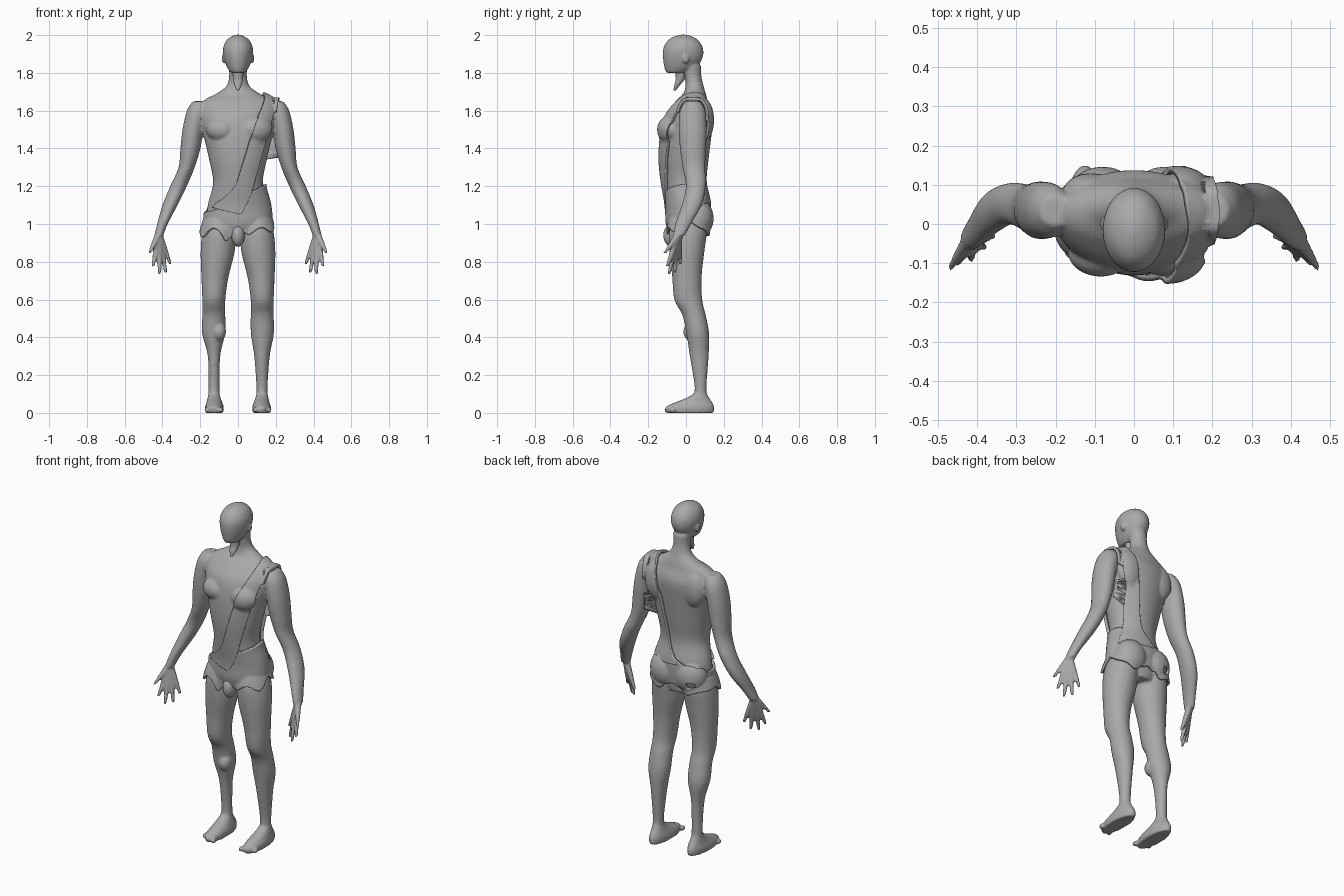
import bpy, bmesh, math
from mathutils import Vector, Matrix

cube = bpy.data.objects.get("Cube")
if cube:
    bpy.data.objects.remove(cube, do_unlink=True)

stone = bpy.data.materials.new("stone_grey")
stone.use_nodes = True
grey = (0.4, 0.4, 0.4, 1)
stone.diffuse_color = grey
stone.node_tree.nodes["Principled BSDF"].inputs["Base Color"].default_value = grey


def finish(bm, name):
    """Turn a bmesh into a smooth, coloured object."""
    bmesh.ops.recalc_face_normals(bm, faces=bm.faces)
    for face in bm.faces:
        face.smooth = True
    mesh = bpy.data.meshes.new(name)
    bm.to_mesh(mesh)
    bm.free()
    mesh.materials.append(stone)
    obj = bpy.data.objects.new(name, mesh)
    bpy.context.collection.objects.link(obj)
    return obj


def smooth_rows(rows, steps=5):
    """Catmull-Rom interpolation through rows of numbers."""
    out = []
    last = len(rows) - 1
    for i in range(last):
        quad = [rows[max(i - 1, 0)], rows[i], rows[i + 1], rows[min(i + 2, last)]]
        for s in range(steps):
            t = s / steps
            out.append([b + t * (c - a + t * (2*a - 5*b + 4*c - d + t * (3*b - a - 3*c + d))) / 2
                        for a, b, c, d in zip(*quad)])
    return out + [list(rows[-1])]


def loft(bm, rows, side=1, sides=24):
    """Closed limb from horizontal ellipses: x, y, z, x radius, y radius."""
    rings = []
    for x, y, z, rx, ry in smooth_rows(rows):
        angles = [math.tau * k / sides for k in range(sides)]
        rings.append([bm.verts.new((side * (x + rx * math.cos(a)), y + ry * math.sin(a), z))
                      for a in angles])
    for low, high in zip(rings, rings[1:]):
        for k in range(sides):
            n = (k + 1) % sides
            bm.faces.new((low[k], low[n], high[n], high[k]))
    bm.faces.new(rings[0])
    bm.faces.new(rings[-1])


def blob(bm, place, size):
    matrix = Matrix.Translation(place) @ Matrix.Diagonal((*size, 1))
    bmesh.ops.create_uvsphere(bm, u_segments=20, v_segments=12, radius=1, matrix=matrix)


def drape(obj, target, gap, thickness):
    """Keep cloth outside the body, then give it thickness."""
    sub = obj.modifiers.new("soften", "SUBSURF")
    sub.levels = sub.render_levels = 2
    wrap = obj.modifiers.new("rest_on_body", "SHRINKWRAP")
    wrap.target = target
    wrap.wrap_mode = "OUTSIDE_SURFACE"
    wrap.offset = gap
    solid = obj.modifiers.new("thickness", "SOLIDIFY")
    solid.thickness = thickness
    solid.offset = 0


# Torso and neck
body = bmesh.new()
loft(body, [
    (0, .02, .92, .09, .08), (0, .01, 1, .16, .1), (0, .01, 1.1, .16, .105),
    (0, -.01, 1.22, .132, .105), (0, -.01, 1.35, .155, .12), (0, .0, 1.48, .185, .128),
    (0, .015, 1.58, .205, .122), (0, .03, 1.65, .185, .085), (0, .045, 1.69, .115, .06),
    (0, .045, 1.73, .062, .048), (0, .037, 1.78, .047, .045), (0, .03, 1.84, .05, .05)], sides=40)

# Head
loft(body, [
    (0, -.05, 1.8, .038, .055), (0, -.03, 1.83, .058, .085), (0, -.017, 1.88, .076, .105),
    (0, -.015, 1.93, .079, .105), (0, -.015, 1.97, .063, .083), (0, -.015, 1.992, .036, .05),
    (0, -.015, 2.002, .01, .015)], sides=32)

leg = [
    (.125, .02, 0, .047, .127), (.125, .02, .03, .05, .13), (.125, .04, .055, .042, .1),
    (.127, .07, .09, .032, .048), (.127, .077, .13, .029, .031), (.127, .07, .3, .041, .05),
    (.129, .062, .42, .061, .06), (.128, .042, .52, .061, .062), (.128, .012, .6, .061, .074),
    (.122, .005, .72, .072, .078), (.108, .005, .85, .09, .092), (.1, .01, .95, .09, .1),
    (.09, .015, 1.02, .08, .09)]
arm = [
    (.2, .035, 1.65, .04, .04), (.215, .035, 1.6, .056, .068), (.238, .035, 1.5, .056, .074),
    (.252, .037, 1.4, .053, .069), (.272, .042, 1.3, .043, .06), (.315, .052, 1.2, .044, .053),
    (.36, .03, 1.1, .04, .053), (.4, -.015, 1, .028, .042), (.419, -.037, .94, .024, .032)]
fingertips = [(.468, -.112, .845), (.45, -.1, .775), (.415, -.09, .735),
              (.382, -.06, .742), (.357, -.03, .785)]
wrist = Vector((.42, -.038, .955))

for side in (1, -1):
    # Legs, the right shin being wasted
    rows = leg
    if side < 0:
        rows = [(x, y, z, rx * .8, ry * .85) if .2 < z < .4 else (x, y, z, rx, ry)
                for x, y, z, rx, ry in leg]
    loft(body, rows, side)
    for k in range(5):
        blob(body, (side * (.09 + .019 * k), -.098 + .007 * k, .015), (.012, .018, .015))
    # Arms and hands
    loft(body, arm, side)
    for tip in fingertips:
        tip = Vector(tip)
        knuckle = wrist.lerp(tip, .5)
        loft(body, [(*wrist, .018, .02), (*knuckle, .015, .015), (*tip, .009, .009)], side, 12)
    # Chest, shoulder blades, buttocks and ears
    blob(body, (side * .085, -.07, 1.5), (.085, .065, .065))
    blob(body, (side * .11, .085, 1.55), (.07, .045, .1))
    blob(body, (side * .08, .06, 1.03), (.08, .07, .09))
    blob(body, (side * .076, 0, 1.875), (.011, .018, .025))
blob(body, (-.1, .03, .43), (.037, .045, .05))

body = finish(body, "body")
remesh = body.modifiers.new("fuse", "REMESH")
remesh.mode = "VOXEL"
remesh.voxel_size = .007
remesh.use_smooth_shade = True
relax = body.modifiers.new("relax", "SMOOTH")
relax.factor = .5
relax.iterations = 4

# Beard
bm = bmesh.new()
loft(bm, [(0, -.03, 1.82, .032, .03), (0, -.03, 1.77, .026, .024),
          (0, -.047, 1.735, .019, .015), (0, -.06, 1.708, .006, .007)])
finish(bm, "beard")

# Sash over the left shoulder: inner edge, then outer edge
sash_edges = smooth_rows([
    (-.16, -.08, 1.09, .02, -.14, 1.05), (-.03, -.13, 1.18, .08, -.125, 1.16),
    (.03, -.138, 1.34, .13, -.11, 1.34), (.09, -.13, 1.53, .175, -.09, 1.5),
    (.14, -.06, 1.66, .205, -.04, 1.63), (.14, .03, 1.705, .215, .03, 1.68),
    (.11, .11, 1.64, .2, .11, 1.61), (.08, .135, 1.5, .18, .125, 1.48),
    (.06, .12, 1.34, .165, .1, 1.34), (.03, .11, 1.2, .155, .07, 1.2),
    (-.04, .12, 1.1, .17, .06, 1.08)], 4)
bm = bmesh.new()
columns = 8
grid = []
for row in sash_edges:
    inner, outer = Vector(row[:3]), Vector(row[3:])
    middle = inner.lerp(outer, .5)
    outward = Vector((.3 * middle.x, middle.y, max(0, middle.z - 1.6))).normalized()
    line = []
    for c in range(columns + 1):
        t = c / columns
        fold = .012 * math.sin(math.pi * t) + .008 * math.cos(math.tau * 2 * t)
        line.append(bm.verts.new(inner.lerp(outer, t) + outward * fold))
    grid.append(line)
for low, high in zip(grid, grid[1:]):
    for c in range(columns):
        bm.faces.new((low[c], low[c + 1], high[c + 1], high[c]))
drape(finish(bm, "shoulder_sash"), body, .011, .016)

# Ragged loincloth with a slanted waist, a front flap and a hole behind
bm = bmesh.new()
around, down = 48, 8
grid = []
for r in range(down + 1):
    t = r / down
    ring = []
    for k in range(around):
        a = math.tau * k / around
        x, y = math.cos(a), math.sin(a)
        top = 1.135 + .075 * x
        flap = math.exp(-((x + .25) / .22) ** 2) if y < 0 else 0
        bottom = .955 + .018 * math.sin(5 * a) + .012 * math.cos(8 * a) - .04 * flap
        bottom += .05 * max(0, x) ** 8
        ruffle = .01 * t * math.sin(7 * a) + .012 * flap * t
        swell = math.sin(t * math.pi / 2)
        rx, ry = .142 + .045 * swell + ruffle, .118 + .012 * swell + ruffle
        ring.append(bm.verts.new((x * rx, .005 + y * ry, top + (bottom - top) * t)))
    grid.append(ring)
hole = {(r, k) for r in (4, 5) for k in (31 - 15, 32 - 15)}
for r in range(down):
    for k in range(around):
        if (r, k) not in hole:
            n = (k + 1) % around
            bm.faces.new((grid[r][k], grid[r][n], grid[r + 1][n], grid[r + 1][k]))
drape(finish(bm, "loincloth"), body, .01, .014)

# Knot of cloth hanging between the legs
bm = bmesh.new()
blob(bm, (0, -.075, .94), (.035, .045, .06))
finish(bm, "cloth_knot")
